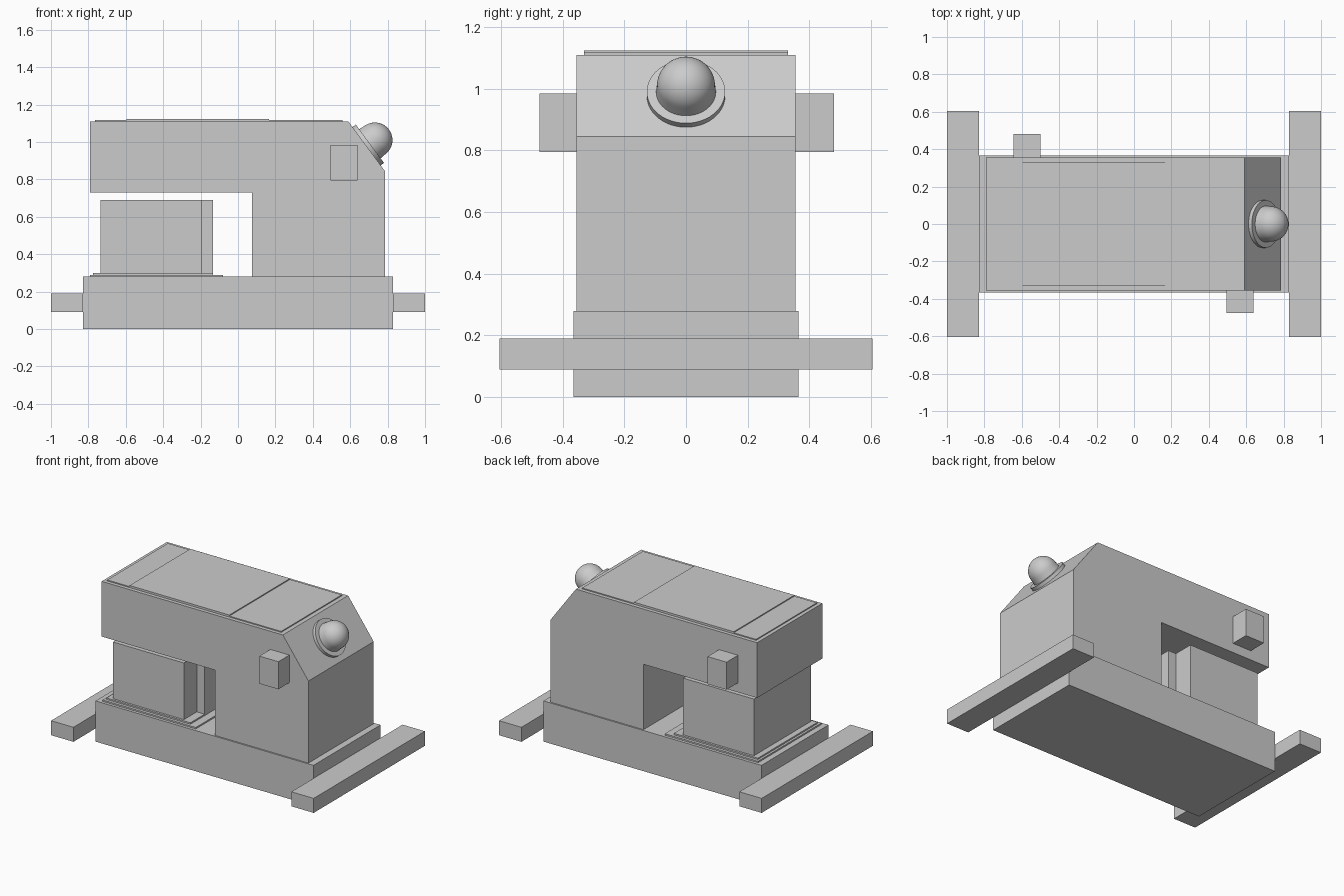
import bpy, bmesh, math
from mathutils import Vector

default = bpy.data.objects.get("Cube")
if default:
    bpy.data.objects.remove(default, do_unlink=True)

GREY = (0.6, 0.6, 0.6, 1.0)
grey = bpy.data.materials.new("plain_grey")
grey.use_nodes = True
grey.diffuse_color = GREY
next(n for n in grey.node_tree.nodes if n.type == 'BSDF_PRINCIPLED').inputs["Base Color"].default_value = GREY


def finish(name, bm):
    bmesh.ops.recalc_face_normals(bm, faces=bm.faces)
    mesh = bpy.data.meshes.new(name)
    bm.to_mesh(mesh)
    bm.free()
    mesh.materials.append(grey)
    obj = bpy.data.objects.new(name, mesh)
    bpy.context.collection.objects.link(obj)
    return obj


def extrude_profile(name, points, y0, y1):
    """Extrude an x-z outline along y."""
    bm = bmesh.new()
    face = bm.faces.new([bm.verts.new((x, y0, z)) for x, z in points])
    grown = bmesh.ops.extrude_face_region(bm, geom=[face])["geom"]
    verts = [g for g in grown if isinstance(g, bmesh.types.BMVert)]
    bmesh.ops.translate(bm, verts=verts, vec=(0, y1 - y0, 0))
    return finish(name, bm)


def box(name, x, y, z):
    outline = [(x[0], z[0]), (x[1], z[0]), (x[1], z[1]), (x[0], z[1])]
    return extrude_profile(name, outline, *y)


def lathe(name, profile, origin, axis, steps=48):
    """Spin a radius-height profile around an axis."""
    bm = bmesh.new()
    verts = [bm.verts.new((r, 0, h)) for r, h in profile]
    edges = [bm.edges.new(pair) for pair in zip(verts, verts[1:])]
    bmesh.ops.spin(bm, geom=verts + edges, cent=(0, 0, 0), axis=(0, 0, 1),
                   angle=math.tau, steps=steps, use_duplicate=False)
    bmesh.ops.remove_doubles(bm, verts=bm.verts, dist=0.0005)
    obj = finish(name, bm)
    obj.location = origin
    obj.rotation_euler = axis.to_track_quat('Z', 'Y').to_euler()
    bpy.ops.object.select_all(action='DESELECT')
    obj.select_set(True)
    bpy.context.view_layer.objects.active = obj
    bpy.ops.object.shade_smooth_by_angle(angle=math.radians(35))
    return obj


# Base and cross bars
box("base", (-0.83, 0.83), (-0.365, 0.365), (0, 0.28))
for side, s in (("left", 1), ("right", -1)):
    box(side + "_cross_bar", sorted((0.83 * s, s)), (-0.605, 0.605), (0.09, 0.19))

# Overhanging body with a sloped corner
slope_top, slope_low = (0.59, 1.11), (0.785, 0.845)
extrude_profile("body", [(-0.79, 0.73), (0.075, 0.73), (0.075, 0.28), (0.785, 0.28),
                         slope_low, slope_top, (-0.79, 1.11)], -0.355, 0.355)

# Top cover with a raised middle panel
box("top_cover", (-0.765, 0.56), (-0.33, 0.33), (1.11, 1.117))
box("top_middle_panel", (-0.595, 0.165), (-0.33, 0.33), (1.117, 1.124))

# Block under the overhang, on stepped plates
box("lower_plate", (-0.79, -0.08), (-0.345, 0.345), (0.28, 0.29))
box("upper_plate", (-0.775, -0.135), (-0.325, 0.325), (0.29, 0.30))
box("block", (-0.735, -0.195), (-0.31, 0.31), (0.30, 0.69))
box("block_rib", (-0.195, -0.135), (-0.17, 0.17), (0.30, 0.69))

# Side boxes, diagonally opposite
box("front_side_box", (0.495, 0.64), (-0.475, -0.355), (0.795, 0.985))
box("back_side_box", (-0.645, -0.5), (0.355, 0.48), (0.795, 0.985))

# Lamp on the slope
a, b = Vector((slope_top[0], 0, slope_top[1])), Vector((slope_low[0], 0, slope_low[1]))
normal = Vector((a.z - b.z, 0, b.x - a.x)).normalized()
middle = (a + b) / 2
lathe("lamp_flange", [(0, 0), (0.127, 0), (0.127, 0.022), (0, 0.022)], middle, normal)
R, RISE = 0.094, 0.055
dome = [(R * math.cos(t), RISE + R * math.sin(t))
        for t in (math.pi / 2 * i / 12 for i in range(13))]
lathe("lamp_dome", [(0, 0.02), (R + 0.003, 0.02)] + dome, middle, normal)
